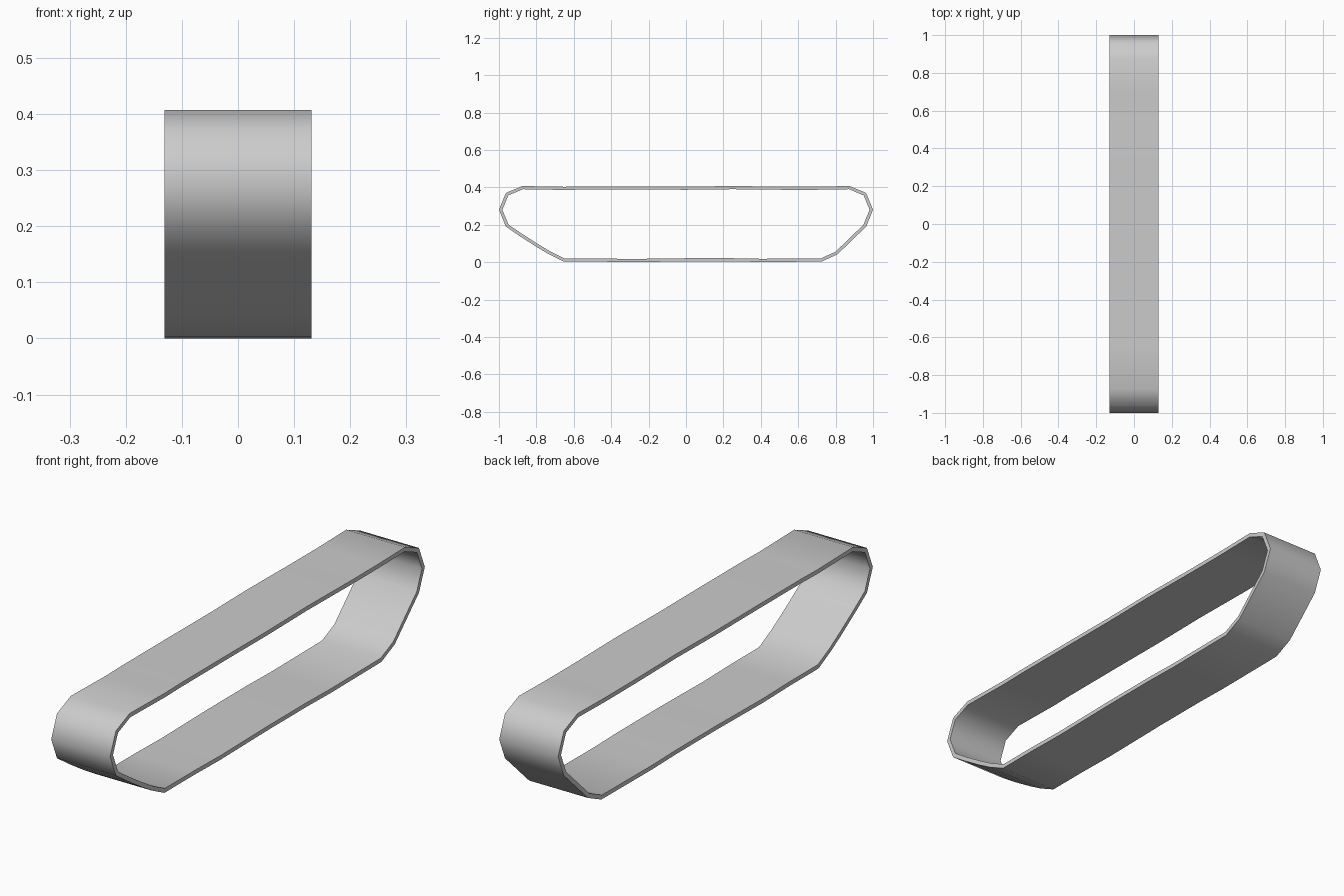
import bpy, bmesh, math
from mathutils import Vector

if "Cube" in bpy.data.objects:
    bpy.data.objects.remove(bpy.data.objects["Cube"])

HALF_WIDTH = 0.131
THICK = 0.017

# Outer side profile (y, z): bottom run, rear end, top run, front end
profile = [
    (-0.655, 0.003), (-0.47, 0.003), (-0.30, 0.0), (0.0, 0.004), (0.25, 0.004),
    (0.40, 0.001), (0.725, 0.003), (0.81, 0.042), (0.963, 0.19), (1.0, 0.28),
    (0.963, 0.37), (0.875, 0.407), (0.70, 0.404), (0.52, 0.404), (0.25, 0.407),
    (0.0, 0.404), (-0.25, 0.405), (-0.55, 0.405), (-0.65, 0.403), (-0.875, 0.407),
    (-0.963, 0.37), (-1.0, 0.28), (-0.963, 0.19), (-0.89, 0.14), (-0.80, 0.082),
    (-0.735, 0.043),
]


def inset(points, d):
    """Mitred inward offset of a counter-clockwise loop."""
    out = []
    for i, p in enumerate(points):
        a, b, c = Vector(points[i - 1]), Vector(p), Vector(points[(i + 1) % len(points)])
        u, v = (b - a).normalized(), (c - b).normalized()
        n1, n2 = Vector((-u.y, u.x)), Vector((-v.y, v.x))
        out.append(b + (n1 + n2) * d / (1 + n1.dot(n2)))
    return out


# Closed band: four rings joined into a rectangular section
bm = bmesh.new()
inner = inset(profile, THICK)
rings = [[bm.verts.new((x, p[0], p[1])) for p in loop]
         for loop, x in ((profile, -HALF_WIDTH), (profile, HALF_WIDTH),
                         (inner, HALF_WIDTH), (inner, -HALF_WIDTH))]
n = len(profile)
for r in range(4):
    a, b = rings[r], rings[(r + 1) % 4]
    for i in range(n):
        j = (i + 1) % n
        bm.faces.new((a[i], a[j], b[j], b[i]))
bmesh.ops.recalc_face_normals(bm, faces=bm.faces)
mesh = bpy.data.meshes.new("track_band")
bm.to_mesh(mesh)
bm.free()
band = bpy.data.objects.new("track_band", mesh)
bpy.context.collection.objects.link(band)

# Smooth around the loop, crisp at the rims
bpy.context.view_layer.objects.active = band
band.select_set(True)
bpy.ops.object.shade_smooth_by_angle(angle=math.radians(60))
